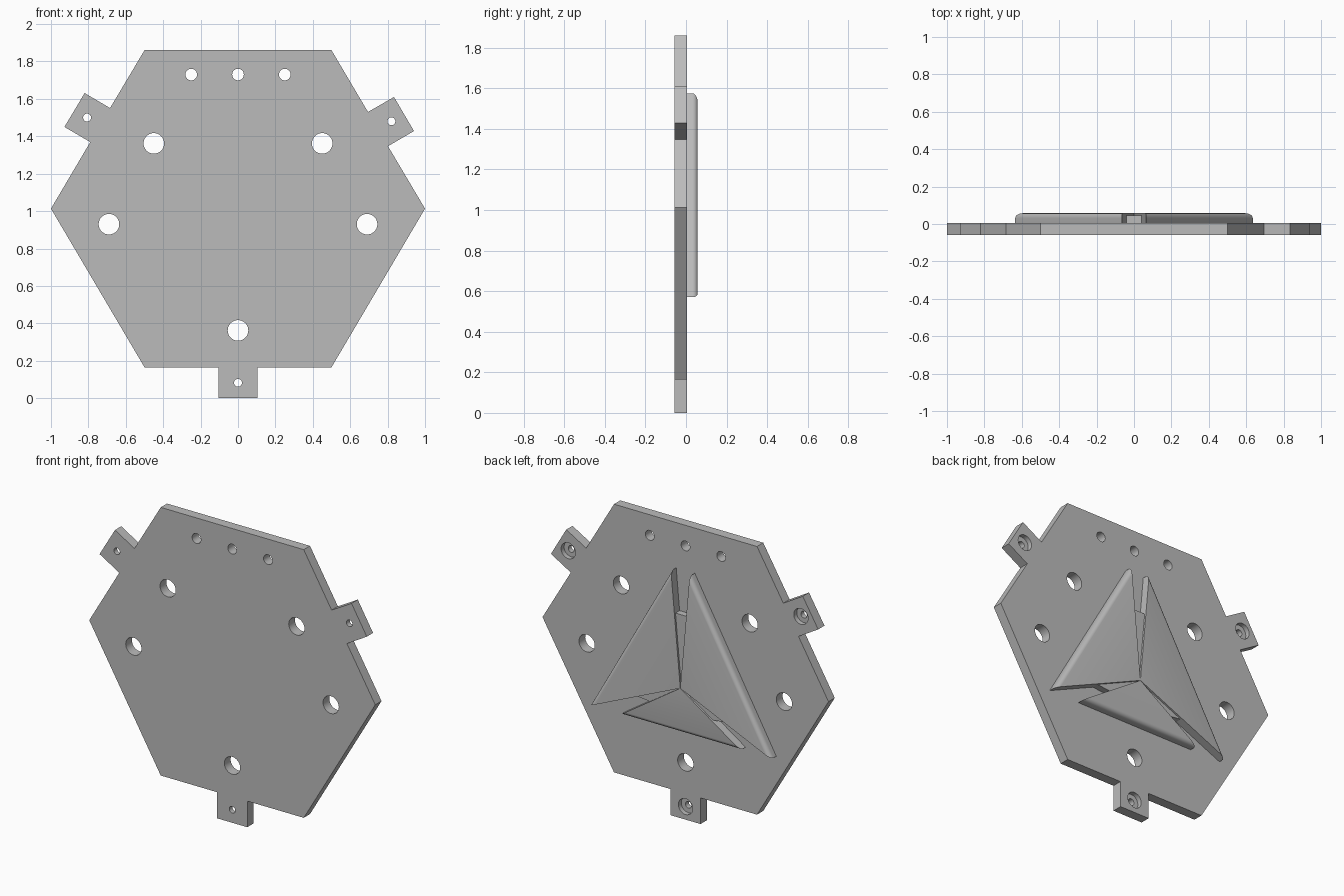
import bpy
import bmesh
from mathutils import Matrix, Vector

cube = bpy.data.objects.get("Cube")
if cube:
    bpy.data.objects.remove(cube, do_unlink=True)

FRONT, BACK, TOP = -0.0575, 0.005, 0.0575
HUB = (0, 0.85)

grey = bpy.data.materials.new("plain grey")
grey.use_nodes = True
colour = (0.5, 0.5, 0.5, 1)
grey.diffuse_color = colour
grey.node_tree.nodes["Principled BSDF"].inputs["Base Color"].default_value = colour


def add_object(name, bm):
    bmesh.ops.recalc_face_normals(bm, faces=bm.faces)
    mesh = bpy.data.meshes.new(name)
    bm.to_mesh(mesh)
    bm.free()
    obj = bpy.data.objects.new(name, mesh)
    bpy.context.collection.objects.link(obj)
    mesh.materials.append(grey)
    return obj


def shade(obj):
    bpy.ops.object.select_all(action="DESELECT")
    obj.select_set(True)
    bpy.context.view_layer.objects.active = obj
    bpy.ops.object.shade_smooth_by_angle()


def prism(points, y0, y1):
    """Extrude an x-z outline from y0 to y1."""
    bm = bmesh.new()
    face = bm.faces.new([bm.verts.new((x, y0, z)) for x, z in points])
    out = bmesh.ops.extrude_face_region(bm, geom=[face])
    moved = [g for g in out["geom"] if isinstance(g, bmesh.types.BMVert)]
    bmesh.ops.translate(bm, verts=moved, vec=(0, y1 - y0, 0))
    return bm


def drill(target, holes, y0, y1):
    """Cut round holes (x, z, radius) between two depths."""
    bm = bmesh.new()
    for x, z, r in holes:
        place = Matrix.Translation((x, (y0 + y1) / 2, z)) @ Matrix.Rotation(1.5707963, 4, "X")
        bmesh.ops.create_cone(bm, cap_ends=True, segments=40, radius1=r, radius2=r,
                              depth=y1 - y0, matrix=place)
    cutter = add_object("hole_cutter", bm)
    cutter.hide_render = True
    mod = target.modifiers.new("holes", "BOOLEAN")
    mod.operation, mod.solver, mod.object = "DIFFERENCE", "EXACT", cutter
    bpy.context.view_layer.objects.active = target
    bpy.ops.object.modifier_apply(modifier=mod.name)
    bpy.data.objects.remove(cutter, do_unlink=True)


# Hexagonal plate with three tabs
outline = [(-0.5, 0.165), (-0.105, 0.165), (-0.105, 0), (0.105, 0), (0.105, 0.165), (0.5, 0.165),
           (1, 1.013), (0.802, 1.347), (0.941, 1.428), (0.834, 1.61), (0.695, 1.53), (0.5, 1.86),
           (-0.5, 1.86), (-0.684, 1.551), (-0.82, 1.631), (-0.928, 1.45), (-0.79, 1.369), (-1, 1.013)]
plate = add_object("base_plate", prism(outline, FRONT, BACK))

# Through holes, then counterbores in the back of the tabs
tab_centres = [(0, 0.082), (-0.807, 1.5), (0.82, 1.48)]
holes = [(x, 1.73, 0.031) for x in (-0.25, 0, 0.25)]
holes += [(s * x, z, 0.055) for x, z in ((0.45, 1.362), (0.69, 0.93)) for s in (-1, 1)]
holes += [(0, 0.362, 0.055)] + [(x, z, 0.021) for x, z in tab_centres]
drill(plate, holes, -0.2, 0.2)
drill(plate, [(x, z, 0.05) for x, z in tab_centres], BACK - 0.03, 0.2)
shade(plate)


# Raised triangles with a rounded outer edge
def wedge(name, a, b):
    bm = prism([HUB, a, b], 0, TOP)
    ends = [Vector((p[0], TOP, p[1])) for p in (a, b)]
    edge = [e for e in bm.edges
            if all(min((v.co - p).length for p in ends) < 0.001 for v in e.verts)]
    bmesh.ops.bevel(bm, geom=edge, offset=0.026, segments=6, profile=0.5, affect="EDGES")
    shade(add_object(name, bm))


for side, s in (("left", 1), ("right", -1)):
    wedge(side + "_raised_triangle", (s * 0.065, 1.575), (s * 0.635, 0.57))
wedge("lower_raised_triangle", (-0.42, 0.57), (0.42, 0.57))

# Sunken webs filling the inner half of each groove
add_object("upper_web", prism([HUB, (0.041, 1.31), (-0.041, 1.31)], 0, 0.046))
for side, s in (("left", 1), ("right", -1)):
    add_object(side + "_web", prism([HUB, (s * 0.22, 0.703), (s * 0.31, 0.713)], 0, 0.046))
